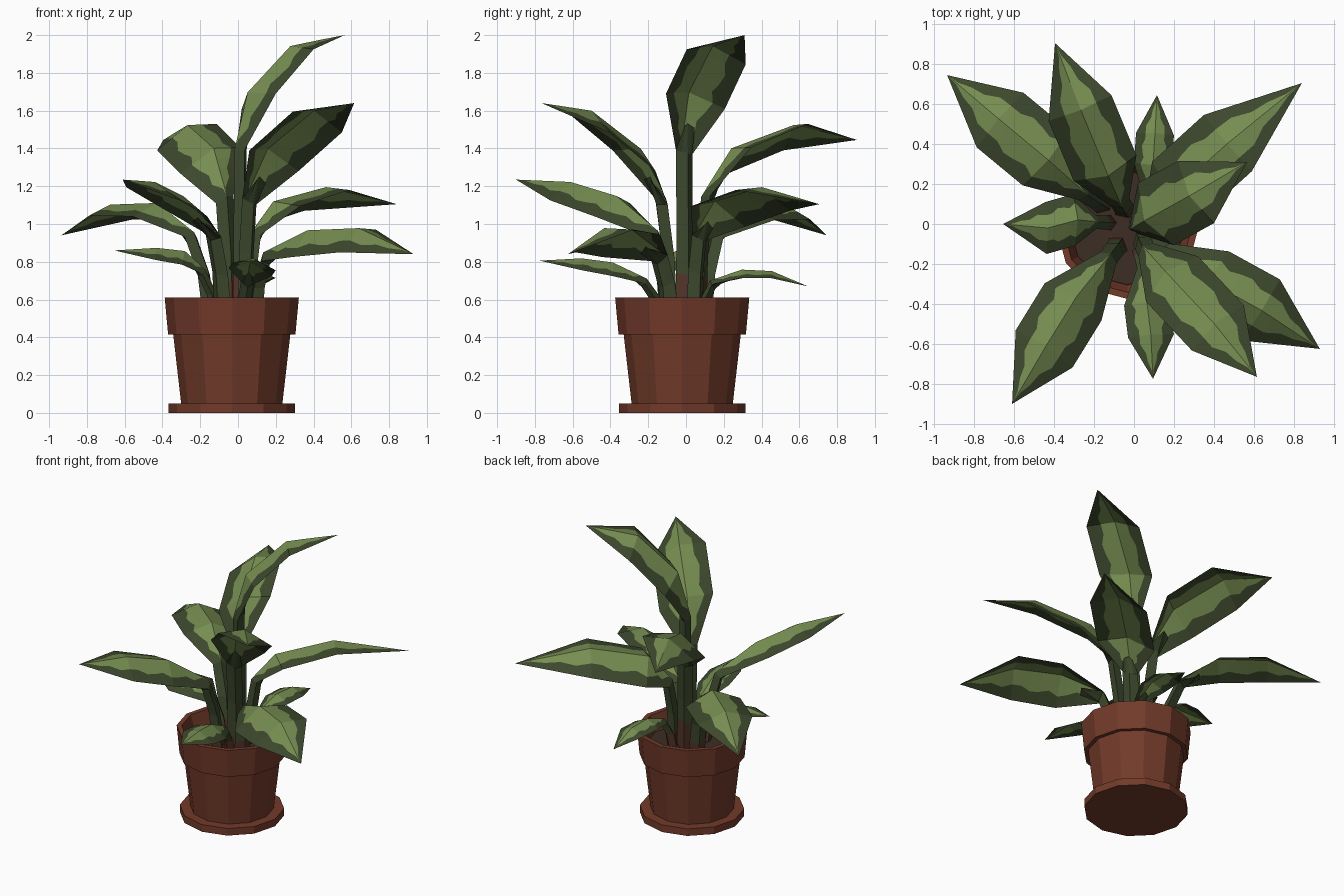
import bpy, bmesh, math
from mathutils import Vector

if "Cube" in bpy.data.objects:
    bpy.data.objects.remove(bpy.data.objects["Cube"])


def material(name, rgb):
    m = bpy.data.materials.new(name)
    m.diffuse_color = (*rgb, 1)
    m.use_nodes = True
    m.node_tree.nodes["Principled BSDF"].inputs["Base Color"].default_value = m.diffuse_color
    return m


TERRACOTTA = material("terracotta", (0.17, 0.043, 0.023))
SOIL = material("dark soil", (0.046, 0.026, 0.018))
DARK = material("dark green", (0.046, 0.065, 0.026))
LIGHT = material("light green", (0.18, 0.265, 0.082))
SHEATH = material("sheath brown", (0.085, 0.035, 0.022))

CX, CY, SIDES = -0.033, -0.02, 12


def finish(bm, name, mats):
    bmesh.ops.remove_doubles(bm, verts=bm.verts, dist=1e-4)
    me = bpy.data.meshes.new(name)
    bm.to_mesh(me)
    bm.free()
    ob = bpy.data.objects.new(name, me)
    for m in mats:
        me.materials.append(m)
    bpy.context.collection.objects.link(ob)


def lathe(name, profile, mat, cap_start=False, cap_end=False):
    """Revolve an (r, z) profile around the pot axis."""
    bm = bmesh.new()
    rings = []
    for r, z in profile:
        rings.append([bm.verts.new((CX + r * math.cos(k * math.tau / SIDES),
                                    CY + r * math.sin(k * math.tau / SIDES), z))
                      for k in range(SIDES)])
    for a, b in zip(rings, rings[1:]):
        for k in range(SIDES):
            j = (k + 1) % SIDES
            bm.faces.new((a[k], a[j], b[j], b[k]))
    if cap_start:
        bm.faces.new(rings[0][::-1])
    if cap_end:
        bm.faces.new(rings[-1])
    finish(bm, name, [mat])


# Pot, saucer and soil
lathe("saucer", [(0.335, 0), (0.335, 0.05), (0.26, 0.05)], TERRACOTTA, cap_start=True)
lathe("pot", [(0.268, 0.05), (0.31, 0.415), (0.337, 0.415), (0.355, 0.61),
              (0.322, 0.61), (0.285, 0.5)], TERRACOTTA)
lathe("soil", [(0.29, 0.5), (0.28, 0.505)], SOIL, cap_end=True)

# Share of the half width covered by the pale patch, along the blade
PATCH = [0, .1, .5, .42, .58, .66, .52, .6, .64, .5, .5, .6, .42, .46, .2, 0]
STEPS = 5


def strip(bm, rows, left, dz, colour):
    """Folded strip; each row is (centre, normal, half width, ridge, patch ratio).
    dz is the sideways slope."""
    grid = []
    for c, n, w, ridge, r in rows:
        grid.append([bm.verts.new(c + (left + Vector((0, 0, dz))) * (w * u)
                                  + n * ridge * (1 - abs(u)))
                     for u in (1, r, 0, -r, -1)])
    for i, (a, b) in enumerate(zip(grid, grid[1:])):
        for k in range(4):
            f = bm.faces.new((a[k], b[k], b[k + 1], a[k + 1]))
            f.material_index = colour(i, k)


def leaf(name, base, s1, s2, tip, width, dz, sheath_top=0.6):
    pts = [Vector(p) for p in (base, s1, s2, tip)]
    d = pts[3] - pts[0]
    d.z = 0
    d.normalize()
    left = Vector((-d.y, d.x, 0))
    slope = dz / (width / 2)
    sw = 0.05 if width > 0.28 else 0.035
    bm = bmesh.new()

    # Stem: a four-sided stalk, upright at the soil, then bending outwards
    foot = Vector((base[0] * 0.6, base[1] * 0.6, 0.5))
    mid = foot.lerp(pts[0], 0.55)
    mid.x, mid.y = foot.lerp(pts[0], 0.32).xy
    low = foot.lerp(mid, (sheath_top - 0.5) / max(0.01, mid.z - 0.5))
    path = [foot, low, mid] + pts
    normals = []
    for i in range(len(path)):
        t = path[min(i + 1, len(path) - 1)] - path[max(i - 1, 0)]
        normals.append(t.cross(left).normalized())
    for side in (0.7, -0.8):
        stem = [(path[i], normals[i], w, side * w, 0.5)
                for i, w in enumerate((sw * 1.1, sw * 1.05, sw, sw))]
        strip(bm, stem, left, slope, lambda i, k: 2 if i == 0 else 0)
    # Underside of the stalk fades into the blade
    strip(bm, [(path[3], normals[3], sw, -0.8 * sw, 0.5),
               (path[3].lerp(path[4], 0.5), normals[4], sw * 0.6, 0.03, 0.5)], left, slope,
          lambda i, k: 0)

    # Blade: three segments with a raised midrib; the pale patch is cut into the faces
    halves = [sw, width / 2, width / 2, 0]
    ridges = [sw * 0.7, 0.23 * width, 0.19 * width, 0]
    rows = []
    for j in range(3 * STEPS + 1):
        s = min(j // STEPS, 2)
        t = j / STEPS - s
        mix = lambda a, b: a + (b - a) * t
        rows.append((pts[s].lerp(pts[s + 1], t),
                     normals[s + 3].lerp(normals[s + 4], t),
                     mix(halves[s], halves[s + 1]), mix(ridges[s], ridges[s + 1]), PATCH[j]))
    strip(bm, rows, left, slope, lambda i, k: 1 if k in (1, 2) else 0)
    finish(bm, name, [DARK, LIGHT, SHEATH])


# Leaves: base, two wide stations, tip, width, lift of the left edge
leaf("leaf_back_left", (-.25, .16, .93), (-.44, .33, 1.03), (-.67, .52, 1.035),
     (-.935, .745, .94), .36, .01)
leaf("leaf_back", (-.07, .11, 1.13), (-.145, .28, 1.335), (-.27, .58, 1.46),
     (-.395, .905, 1.445), .34, -.07, 0.7)
leaf("leaf_back_small", (.08, .14, .68), (.095, .30, .715), (.105, .45, .715),
     (.115, .645, .67), .19, 0.0)
leaf("leaf_back_right", (.09, .07, .93), (.21, .17, 1.04), (.47, .405, 1.125),
     (.84, .705, 1.105), .37, -.055)
leaf("leaf_top", (.01, -.01, 1.38), (.11, .05, 1.65), (.31, .16, 1.885),
     (.565, .31, 2.0), .36, -.04, 0.73)
leaf("leaf_front_right_low", (.15, -.14, .82), (.38, -.29, .885), (.635, -.43, .91),
     (.93, -.625, .84), .36, .06)
leaf("leaf_front_right_high", (.06, -.13, 1.12), (.19, -.275, 1.335), (.42, -.52, 1.54),
     (.615, -.765, 1.64), .345, -.055)
leaf("leaf_front_small", (.05, -.22, .69), (.065, -.40, .745), (.085, -.56, .775),
     (.095, -.775, .806), .23, -.02)
leaf("leaf_front_left", (-.13, -.17, .94), (-.305, -.39, 1.075), (-.45, -.625, 1.16),
     (-.61, -.9, 1.235), .34, -.035)
leaf("leaf_left_small", (-.19, .01, .74), (-.30, .02, .80), (-.44, -.02, .825),
     (-.655, 0, .86), .26, -.015)
